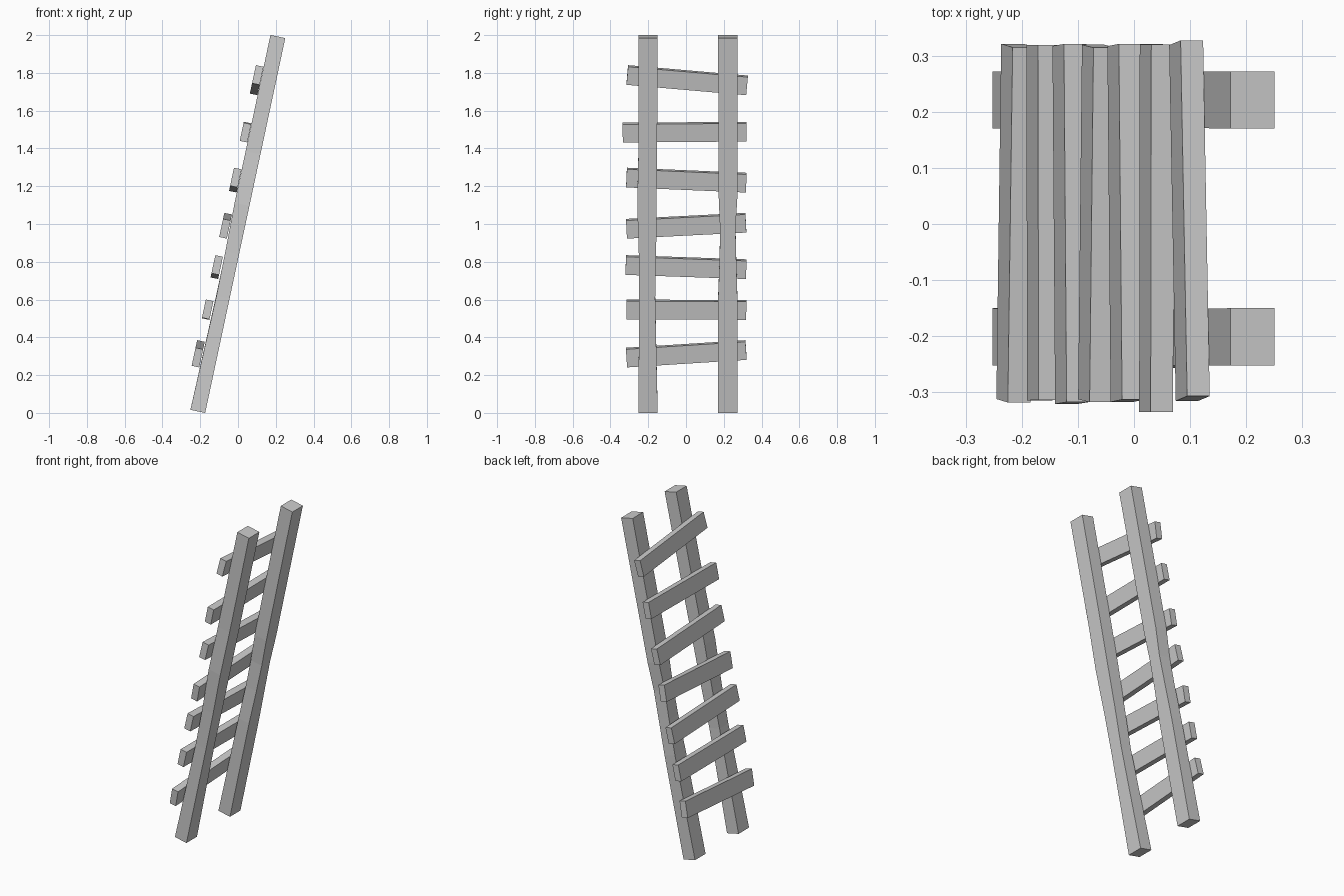
import bpy, bmesh
from mathutils import Vector

if "Cube" in bpy.data.objects:
    bpy.data.objects.remove(bpy.data.objects["Cube"])

# Frame of the leaning ladder: S runs up the rails, N points out of the far side
BASE = Vector((-0.213, 0, 0.008))
S = Vector((0.209, 0, 0.978))
N = Vector((0.978, 0, -0.209))
Y = Vector((0, 1, 0))


def loft(name, rings):
    """Skin a list of four-point rings and cap both ends."""
    bm = bmesh.new()
    rows = [[bm.verts.new(p) for p in ring] for ring in rings]
    for a, b in zip(rows, rows[1:]):
        for i in range(4):
            j = (i + 1) % 4
            bm.faces.new((a[i], a[j], b[j], b[i]))
    bm.faces.new(rows[0])
    bm.faces.new(rows[-1])
    bmesh.ops.recalc_face_normals(bm, faces=bm.faces)
    mesh = bpy.data.meshes.new(name)
    bm.to_mesh(mesh)
    bm.free()
    bpy.context.collection.objects.link(bpy.data.objects.new(name, mesh))


def rail(name, sections):
    """Sections: distance up, y min, y max, n min, n max."""
    loft(name, [[BASE + S * s + Y * y + N * n
                 for y, n in ((y0, n0), (y1, n0), (y1, n1), (y0, n1))]
                for s, y0, y1, n0, n1 in sections])


def rung(name, y0, z0, y1, z1, h=0.098, n0=-0.082, n1=-0.041):
    """Plank between two end centres, square cut across its own slope."""
    to_s = lambda z: (z - 0.021) / 0.978
    a = BASE + Y * y0 + S * to_s(z0)
    b = BASE + Y * y1 + S * to_s(z1)
    up = N.cross((b - a).normalized()).normalized() * (h / 2)
    loft(name, [[p - up + N * n0, p + up + N * n0, p + up + N * n1, p - up + N * n1]
                for p in (a, b)])


# Rails, roughly hewn around the middle
rail("front_rail", [
    (0.00, -0.252, -0.150, -0.040, 0.040),
    (0.62, -0.248, -0.163, -0.031, 0.040),
    (0.86, -0.250, -0.158, -0.034, 0.040),
    (1.12, -0.258, -0.156, -0.040, 0.040),
    (1.40, -0.252, -0.153, -0.040, 0.040),
    (2.029, -0.252, -0.150, -0.040, 0.040)])
rail("back_rail", [
    (0.00, 0.170, 0.272, -0.040, 0.040),
    (0.62, 0.170, 0.272, -0.033, 0.040),
    (0.83, 0.178, 0.266, -0.033, 0.040),
    (1.00, 0.180, 0.262, -0.036, 0.040),
    (1.17, 0.173, 0.272, -0.040, 0.040),
    (2.029, 0.170, 0.272, -0.040, 0.040)])

# Crooked rungs: y and mid height of each end
RUNGS = [(-0.315, 0.293, 0.318, 0.333), (-0.314, 0.548, 0.319, 0.545),
         (-0.319, 0.783, 0.319, 0.761), (-0.315, 0.975, 0.317, 1.007),
         (-0.315, 1.246, 0.319, 1.219), (-0.335, 1.484, 0.320, 1.489),
         (-0.311, 1.789, 0.323, 1.734)]
for i, r in enumerate(RUNGS):
    rung(f"rung_{i + 1}", *r)
